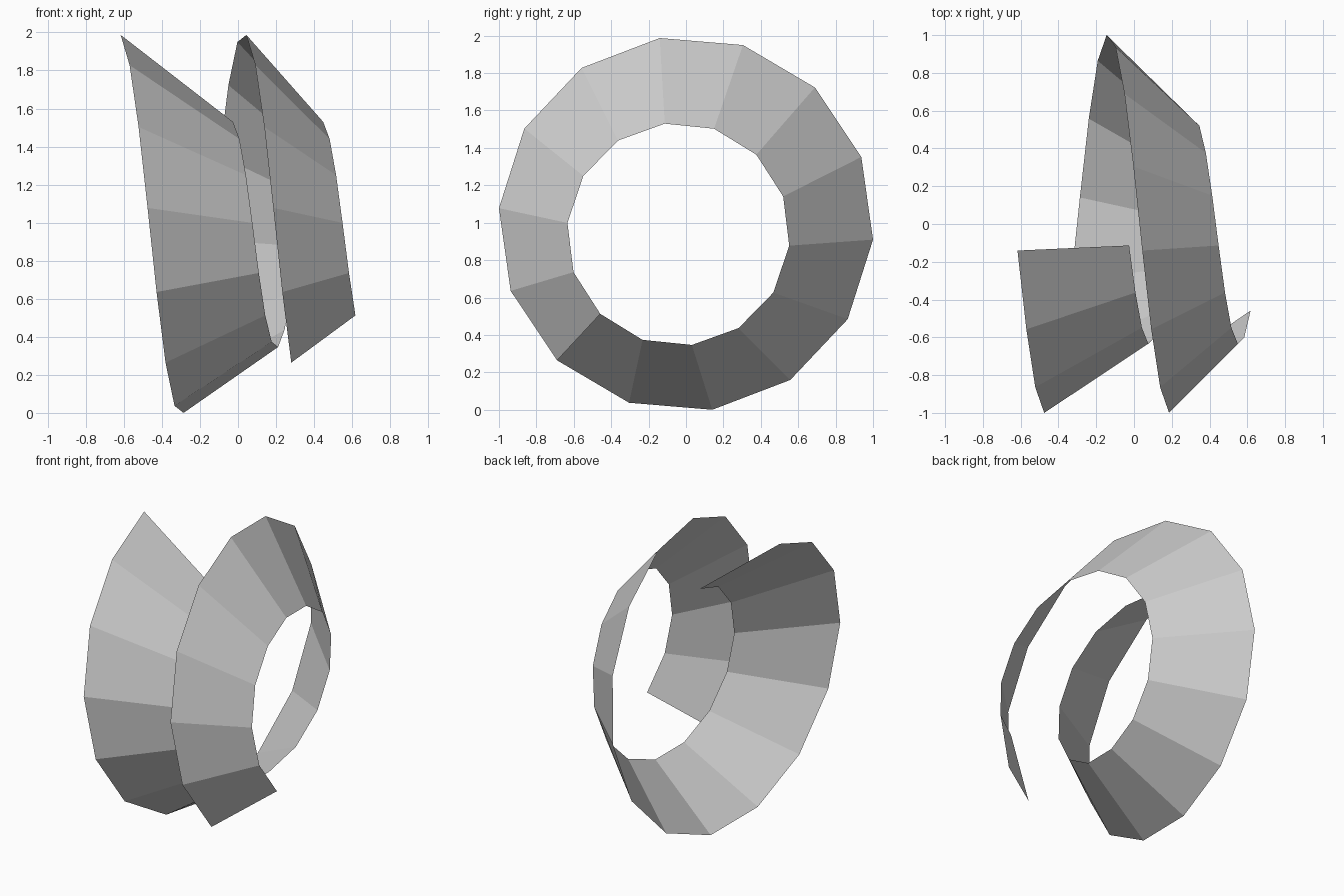
import bpy, bmesh
from math import cos, sin, radians, pi

if "Cube" in bpy.data.objects:
    bpy.data.objects.remove(bpy.data.objects["Cube"])

SIDES = 14       # segments per turn
STEPS = 19       # segments in the whole ribbon
START = radians(98.05)


def helix_point(bm, k, x0, pitch, radius, cy, cz, start):
    """One point of a helix running along x, turning from top to front to bottom."""
    a = start + k * 2 * pi / SIDES
    return bm.verts.new((x0 + k * pitch / SIDES,
                         cy + radius * cos(a), cz + radius * sin(a)))


# Spiral ribbon: a strip between a wide outer helix and a narrower, tighter inner one
bm = bmesh.new()
rungs = []
for k in range(STEPS + 1):
    outer = helix_point(bm, k, -0.617, 0.661, 1.0035, 0.0, 0.9935, START)
    inner = helix_point(bm, k, -0.026, 0.474, 0.596, -0.041, 0.938, radians(97))
    rungs.append((outer, inner))
for (o1, i1), (o2, i2) in zip(rungs, rungs[1:]):
    bm.faces.new((o1, o2, i2, i1))
bmesh.ops.recalc_face_normals(bm, faces=bm.faces)

mesh = bpy.data.meshes.new("spiral_ribbon")
bm.to_mesh(mesh)
bm.free()
ribbon = bpy.data.objects.new("spiral_ribbon", mesh)
bpy.context.collection.objects.link(ribbon)
